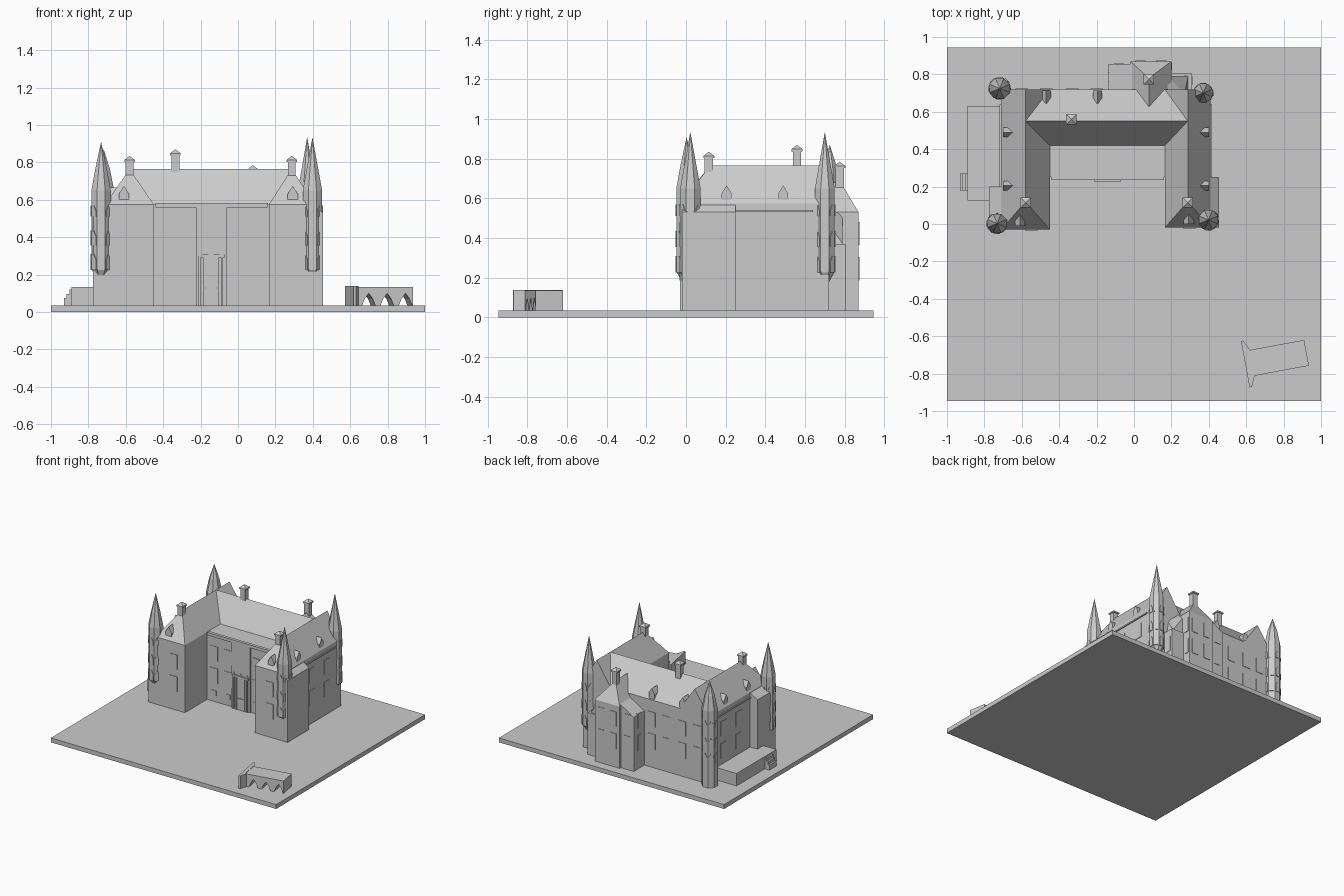
import bpy, bmesh
from math import sin, cos, pi, radians
from mathutils import Vector, Matrix

cube = bpy.data.objects.get("Cube")
if cube:
    bpy.data.objects.remove(cube)

stone = bpy.data.materials.new("grey_stone")
stone.use_nodes = True
GREY = (0.6, 0.6, 0.6, 1)
stone.diffuse_color = GREY
stone.node_tree.nodes["Principled BSDF"].inputs["Base Color"].default_value = GREY
G = 0.035      # ground top
EAVE = 0.575
RIDGE = 0.765


def finish(name, bm):
    bmesh.ops.recalc_face_normals(bm, faces=bm.faces)
    me = bpy.data.meshes.new(name)
    bm.to_mesh(me)
    bm.free()
    me.materials.append(stone)
    ob = bpy.data.objects.new(name, me)
    bpy.context.scene.collection.objects.link(ob)
    return ob


def hull(name, pts):
    """Convex solid around the points."""
    bm = bmesh.new()
    for p in pts:
        bm.verts.new(p)
    bmesh.ops.convex_hull(bm, input=bm.verts)
    bmesh.ops.delete(bm, geom=[v for v in bm.verts if not v.link_faces], context='VERTS')
    bmesh.ops.dissolve_limit(bm, angle_limit=0.01, verts=bm.verts, edges=bm.edges)
    return finish(name, bm)


def rect(x0, x1, y0, y1, z):
    return [(x, y, z) for x in (x0, x1) for y in (y0, y1)]


def box(name, x0, x1, y0, y1, z0, z1):
    return hull(name, rect(x0, x1, y0, y1, z0) + rect(x0, x1, y0, y1, z1))


def panel(name, x, y, facing, w, z0, z1, peak=0, out=0.004, depth=0.01):
    """Window, door or dormer: a flat or pointed slab facing outwards."""
    n = Vector((cos(facing), sin(facing), 0))
    u = Vector((-n.y, n.x, 0))
    shape = [(-w / 2, z0), (w / 2, z0), (w / 2, z1 - peak), (-w / 2, z1 - peak)]
    if peak:
        shape.append((0, z1))
    return hull(name, [Vector((x, y, z)) + u * a + n * d
                       for a, z in shape for d in (out, -depth)])


EAST, NORTH, WEST, SOUTH = 0, pi / 2, pi, -pi / 2
ROWS = ((0.185, 0.305), (0.365, 0.48))


def windows(name, spots, facing, w=0.067):
    for x, y in spots:
        for z0, z1 in ROWS:
            panel(name, x, y, facing, w, z0, z1)


def extrude_profile(name, pts, depth):
    """Outline in x and z, thickened along y about the middle."""
    bm = bmesh.new()
    f = bm.faces.new([bm.verts.new((x, -depth / 2, z)) for x, z in pts])
    r = bmesh.ops.extrude_face_region(bm, geom=[f])
    bmesh.ops.translate(bm, vec=(0, depth, 0),
                        verts=[v for v in r["geom"] if isinstance(v, bmesh.types.BMVert)])
    return finish(name, bm)


def turret(name, x, y, r, tip, foot=None):
    """Eight-sided corner turret with a spire and pointed windows."""
    def ring(z, rad=r):
        return [(x + rad * cos(a), y + rad * sin(a), z)
                for a in (pi / 8 + i * pi / 4 for i in range(8))]
    base = ring(foot) if foot is not None else ring(0.23) + [(x, y, 0.14)]
    hull(name + "_body", base + ring(0.65))
    hull(name + "_spire", ring(0.65) + ring(0.76, r * 0.62) + [(x, y, tip)])
    flat = r * cos(pi / 8)
    for i in range(8):
        a = i * pi / 4
        for z0, z1 in ((0.225, 0.31), (0.355, 0.435), (0.51, 0.57)):
            panel(name + "_window", x + flat * cos(a), y + flat * sin(a), a,
                  r * 0.55, z0, z1, 0.03)


def chimney(x, y, z0, top):
    box("chimney_shaft", x - 0.021, x + 0.021, y - 0.021, y + 0.021, z0, top - 0.03)
    hull("chimney_cap", rect(x - 0.028, x + 0.028, y - 0.028, y + 0.028, top - 0.033)
         + rect(x - 0.028, x + 0.028, y - 0.028, y + 0.028, top - 0.022) + [(x, y, top)])


# Ground slab
box("ground_slab", -1, 1, -0.945, 0.945, 0, G)

# Two side wings with their thickened front corners
for side, outer, inner, corner, front, corner_back, facing in (
        ("right", -0.71, -0.45, -0.775, -0.03, 0.2, WEST),
        ("left", 0.41, 0.165, 0.455, -0.02, 0.25, EAST)):
    mid = (outer + inner) / 2
    s = 1 if outer > 0 else -1
    box(side + "_wing_walls", inner, outer, front, 0.72, G, EAVE)
    hull(side + "_wing_roof", rect(inner, outer, front, 0.72, EAVE)
         + [(mid, 0.12, RIDGE), (mid, 0.72, RIDGE)])
    hull(side + "_corner_walls", rect(mid, corner, front, corner_back, G)
         + rect(mid, corner, front, corner_back, 0.53)
         + rect(mid, outer - s * 0.01, front, corner_back, EAVE))
    box(side + "_cornice", outer - s * 0.02, outer + s * 0.008, corner_back, 0.64, 0.53, 0.54)
    chimney(mid, 0.115, 0.66, 0.835)
    windows(side + "_front_window", [(mid - s * 0.03 if s < 0 else mid + 0.007, front)], SOUTH)
    windows(side + "_side_window", [(outer, 0.35), (outer, 0.54)], facing)
    for y in (0.205, 0.49):
        panel(side + "_dormer", outer - s * 0.01, y, facing, 0.05, 0.57, 0.665, 0.04, 0, 0.06)
    panel(side + "_front_dormer", mid - 0.03 if s < 0 else mid + 0.005, front + 0.02, SOUTH,
          0.055, 0.56, 0.675, 0.045, 0, 0.065)

# Main range, with a flat strip over the entrance front
box("main_walls", -0.46, 0.175, 0.25, 0.72, G, EAVE)
hull("main_roof", rect(-0.58, 0.2875, 0.42, 0.72, EAVE)
     + [(-0.58, 0.55, RIDGE), (0.2875, 0.55, RIDGE)])
box("front_cornice", -0.44, 0.16, 0.236, 0.26, 0.558, 0.582)
chimney(-0.335, 0.56, 0.7, 0.87)
front_x = (-0.388, -0.262, -0.018, 0.112)
windows("main_window", [(x, 0.25) for x in front_x], SOUTH)
for x in front_x:
    panel("cellar_window", x, 0.25, SOUTH, 0.04, 0.085, 0.125)
for x in (-0.47, -0.195):
    panel("back_dormer", x, 0.715, NORTH, 0.05, 0.57, 0.665, 0.04, 0, 0.07)
windows("back_window", [(x, 0.72) for x in (-0.6, -0.47, -0.33, -0.2)], NORTH)

# Entrance bay, portal and steps
box("entrance_bay", -0.225, -0.06, 0.24, 0.27, G, 0.57)
panel("door", -0.145, 0.24, SOUTH, 0.08, 0.13, 0.3, 0, 0.005)
panel("door_steps", -0.145, 0.24, SOUTH, 0.07, G, 0.125, 0, 0.006)
box("portal_lintel", -0.215, -0.07, 0.228, 0.245, 0.292, 0.308)
for x in (-0.205, -0.18, -0.11, -0.085):
    box("portal_column", x - 0.006, x + 0.006, 0.23, 0.245, G, 0.295)
for x in (-0.205, -0.145, -0.085):
    panel("portal_finial", x, 0.238, SOUTH, 0.03, 0.3, 0.328, 0.022)

# Rear pavilion, its lower neighbour and the rear stair block
box("rear_pavilion", -0.02, 0.2, 0.7, 0.87, G, 0.53)
hull("rear_pavilion_roof", rect(-0.02, 0.2, 0.6, 0.87, 0.53)
     + [(0.08, 0.6, 0.68), (0.08, 0.78, 0.68)])
chimney(0.08, 0.775, 0.6, 0.785)
hull("rear_annex", rect(-0.135, 0, 0.7, 0.855, G)
     + [(-0.135, 0.7, 0.47), (-0.135, 0.855, 0.47), (0, 0.7, 0.55), (0, 0.855, 0.55)])
box("rear_stair_block", 0.18, 0.31, 0.7, 0.805, G, 0.37)
hull("rear_stair_roof", rect(0.18, 0.29, 0.7, 0.79, 0.37)
     + [(0.18, 0.7, 0.58), (0.27, 0.7, 0.5), (0.18, 0.79, 0.53)])
windows("pavilion_window", [(0.035, 0.87), (0.145, 0.87)], NORTH, 0.055)
windows("pavilion_side_window", [(0.2, 0.84)], EAST, 0.04)
windows("annex_window", [(-0.08, 0.855)], NORTH, 0.055)
windows("annex_side_window", [(-0.135, 0.785)], WEST, 0.05)
panel("stair_window", 0.31, 0.765, EAST, 0.045, 0.19, 0.31)

# Corner turrets
turret("front_right_turret", -0.732, 0.003, 0.056, 0.91)
turret("front_left_turret", 0.398, 0.022, 0.056, 0.935)
turret("back_left_turret", 0.37, 0.7, 0.054, 0.935)
turret("back_right_turret", -0.718, 0.725, 0.06, 0.87, G)

# Side terrace with steps
box("terrace", -0.89, -0.7, 0.125, 0.63, G, 0.135)
for i in range(3):
    box("terrace_step", -0.93 + i * 0.014, -0.885, 0.18, 0.27, G, 0.075 + i * 0.022)

# Arched bridge, turned a little, with a splayed end wall
outline = [(-0.155, G)]
for c in (-0.085, 0.015, 0.115):
    outline += [(c + dx, z) for dx, z in
                ((-0.036, G), (-0.022, 0.07), (0, 0.1), (0.022, 0.07), (0.036, G))]
outline += [(0.155, G), (0.155, 0.135), (-0.155, 0.135)]
place = Matrix.Translation((0.77, -0.717, 0)) @ Matrix.Rotation(radians(10.5), 4, 'Z')
bridge = extrude_profile("bridge_arches", outline, 0.14)
bridge.data.transform(place)
end = box("bridge_end_wall", -0.178, -0.15, -0.075, 0.075, G, 0.138)
end.data.transform(place)
for s in (-1, 1):
    wing = hull("bridge_splay", [(x, s * y, z) for z in (G, 0.138) for x, y in
                                 ((-0.178, 0.06), (-0.14, 0.07), (-0.163, 0.09),
                                  (-0.178, 0.126), (-0.165, 0.126))])
    wing.data.transform(place)
